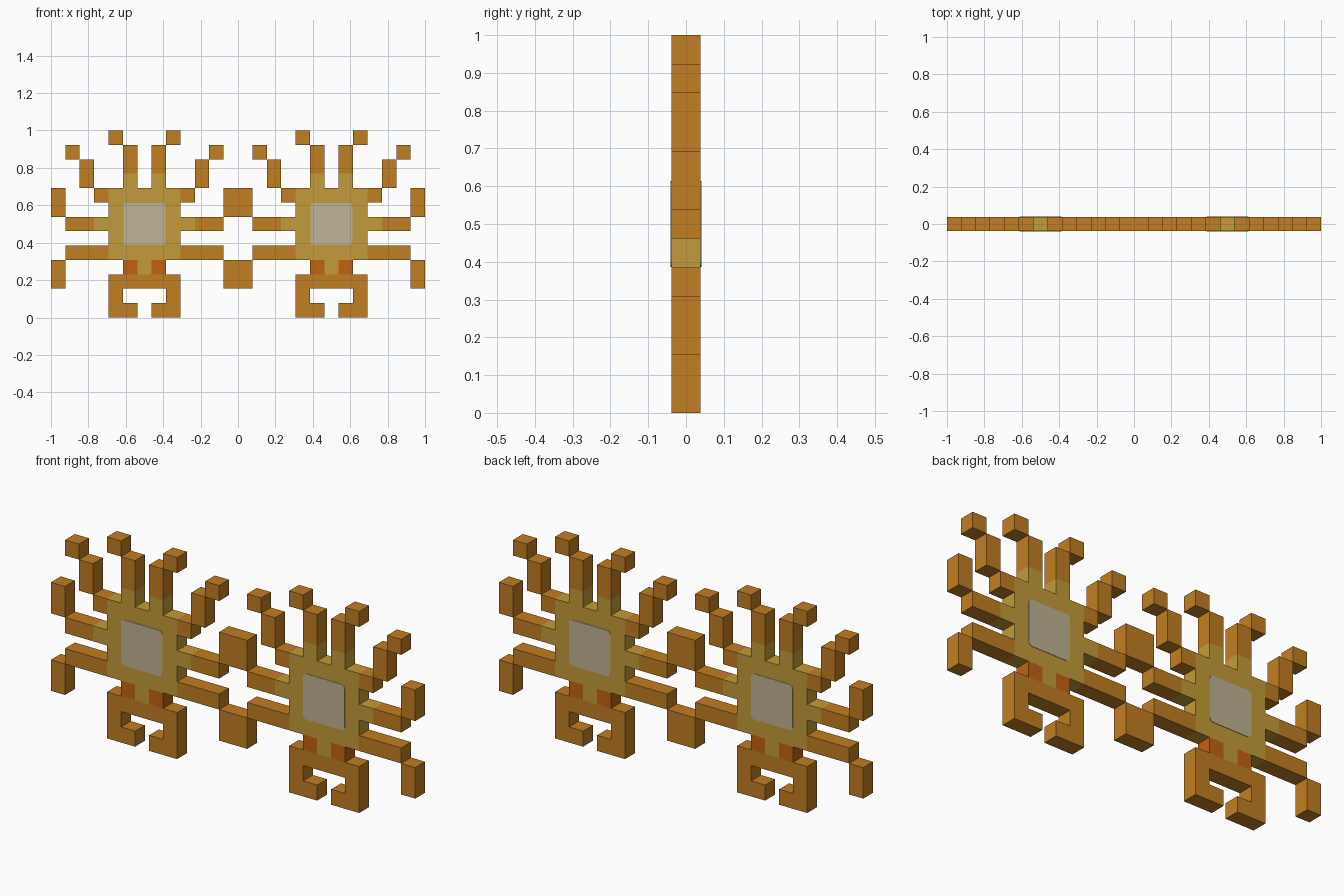
import bpy
import bmesh
from mathutils import Vector

UNIT = 1 / 13          # one block
HALF = UNIT / 2        # half the thickness
SPAN = 13              # blocks across one creature

cube = bpy.data.objects.get("Cube")
if cube:
    bpy.data.objects.remove(cube, do_unlink=True)


def srgb(v):
    v /= 255
    return v / 12.92 if v <= 0.04045 else ((v + 0.055) / 1.055) ** 2.4


def material(name, *rgb):
    colour = [srgb(v) for v in rgb] + [1]
    m = bpy.data.materials.new(name)
    m.use_nodes = True
    m.diffuse_color = colour
    m.node_tree.nodes["Principled BSDF"].inputs["Base Color"].default_value = colour
    return m


ORANGE = material("amber orange", 193, 126, 34)
OCHRE = material("ochre yellow", 195, 155, 58)
RED = material("burnt orange", 194, 99, 18)
PALE = material("pale beige", 192, 180, 150)


def finish(name, bm, mat):
    mesh = bpy.data.meshes.new(name)
    bm.to_mesh(mesh)
    bm.free()
    mesh.materials.append(mat)
    obj = bpy.data.objects.new(name, mesh)
    bpy.context.collection.objects.link(obj)
    return obj


def block_part(name, rects, mat, x0, mirror=False):
    """Closed solid from block rectangles (column, row, width, height)."""
    cells = set()
    for c, r, w, h in rects:
        if mirror:
            c = SPAN - c - w
        cells |= {(i, j) for i in range(c, c + w) for j in range(r, r + h)}
    bm = bmesh.new()
    quads = []
    for i, j in cells:
        quads.append([bm.verts.new((x0 + (i + a) * UNIT, -HALF, (j + b) * UNIT))
                      for a, b in ((0, 0), (1, 0), (1, 1), (0, 1))])
    for q in quads:
        bm.faces.new(q)
    bmesh.ops.remove_doubles(bm, verts=bm.verts, dist=UNIT / 50)
    # Thicken the sheet towards the back, keeping its front
    front = bm.faces[:]
    ext = bmesh.ops.extrude_face_region(bm, geom=front, use_keep_orig=True)
    moved = [g for g in ext["geom"] if isinstance(g, bmesh.types.BMVert)]
    bmesh.ops.translate(bm, verts=moved, vec=Vector((0, UNIT, 0)))
    bmesh.ops.recalc_face_normals(bm, faces=bm.faces)
    bmesh.ops.dissolve_limit(bm, angle_limit=0.01, verts=bm.verts, edges=bm.edges)
    return finish(name, bm, mat)


def panel(name, x0, side):
    """Thin rounded panel on the front (-1) or back (1) of the body."""
    bm = bmesh.new()
    bmesh.ops.create_cube(bm, size=1)
    size = Vector((2.95 * UNIT, 0.004, 2.95 * UNIT))
    for v in bm.verts:
        v.co = v.co * size
    corners = [e for e in bm.edges
               if abs((e.verts[0].co - e.verts[1].co).y) > 0.001]
    bmesh.ops.bevel(bm, geom=corners, offset=0.018, segments=4, profile=0.5,
                    affect='EDGES')
    obj = finish(name, bm, PALE)
    obj.location = (x0 + 6.5 * UNIT, side * HALF, 6.5 * UNIT)


# Parts on one side, mirrored to the other
SIDE_PARTS = {
    "antenna_base": ([(5, 9, 1, 1)], OCHRE),
    "antenna": ([(5, 10, 1, 2)], ORANGE),
    "antenna_tip": ([(4, 12, 1, 1)], ORANGE),
    "upper_arm": ([(3, 8, 1, 1)], ORANGE),
    "upper_forearm": ([(2, 9, 1, 2)], ORANGE),
    "upper_hand": ([(1, 11, 1, 1)], ORANGE),
    "middle_hip": ([(3, 6, 1, 1)], OCHRE),
    "middle_leg": ([(1, 6, 2, 1)], ORANGE),
    "middle_foot": ([(0, 7, 1, 2)], ORANGE),
    "lower_leg": ([(1, 4, 3, 1)], ORANGE),
    "lower_foot": ([(0, 2, 1, 2)], ORANGE),
    "cheek": ([(5, 3, 1, 1)], RED),
}

for creature, x0 in (("right", -1.0), ("left", 0.0)):
    # Body with throat, and the pincer frame below
    block_part(creature + "_creature_body",
               [(4, 4, 5, 5), (6, 3, 1, 1)], OCHRE, x0)
    block_part(creature + "_creature_pincers",
               [(4, 2, 5, 1), (4, 0, 1, 2), (8, 0, 1, 2), (5, 0, 1, 1), (7, 0, 1, 1)],
               ORANGE, x0)
    for label, side in (("front", -1), ("back", 1)):
        panel(f"{creature}_creature_{label}_panel", x0, side)
    # Limbs
    for part, (rects, mat) in SIDE_PARTS.items():
        for label, flip in (("right", False), ("left", True)):
            block_part(f"{creature}_creature_{label}_{part}", rects, mat, x0, flip)
